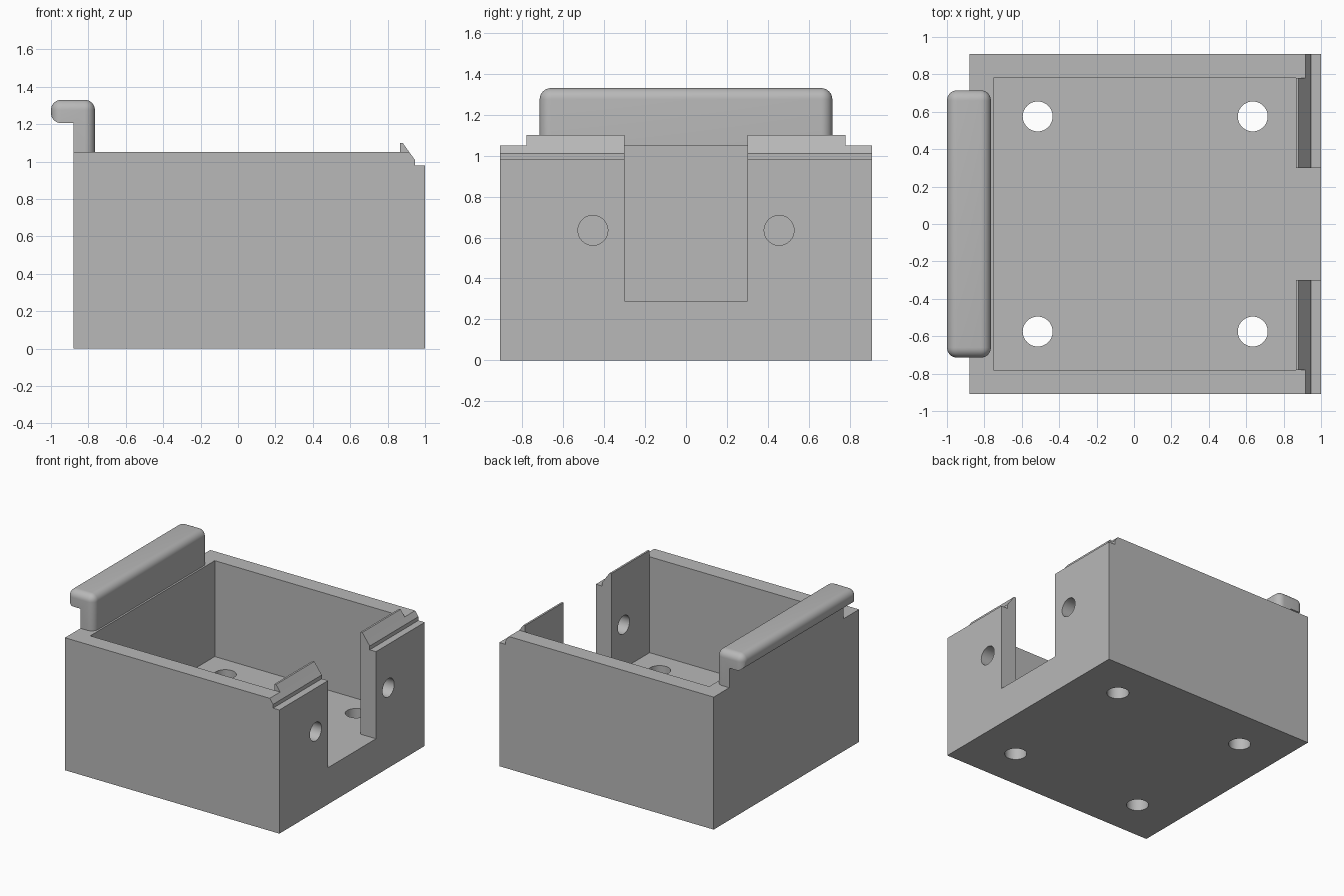
import bpy
import bmesh
from math import pi
from mathutils import Matrix, Vector

cube = bpy.data.objects.get("Cube")
if cube:
    bpy.data.objects.remove(cube, do_unlink=True)

grey = bpy.data.materials.new("plain grey")
grey.use_nodes = True
colour = (0.48, 0.48, 0.48, 1)
grey.diffuse_color = colour
grey.node_tree.nodes["Principled BSDF"].inputs["Base Color"].default_value = colour

# Shared dimensions
RIM = 1.05
FLOOR = 0.29
HALF_DEPTH = 0.91
INNER_DEPTH = 0.78
SLOT = 0.30
INNER_X = 0.865


def add_object(name, bm):
    bmesh.ops.recalc_face_normals(bm, faces=bm.faces)
    mesh = bpy.data.meshes.new(name)
    bm.to_mesh(mesh)
    bm.free()
    mesh.materials.append(grey)
    obj = bpy.data.objects.new(name, mesh)
    bpy.context.collection.objects.link(obj)
    return obj


def prism(profile, axis, start, end):
    """Extrude a 2D profile along the y or z axis."""
    bm = bmesh.new()

    def place(a, b, t):
        return (a, t, b) if axis == "Y" else (a, b, t)

    face = bm.faces.new([bm.verts.new(place(a, b, start)) for a, b in profile])
    extruded = bmesh.ops.extrude_face_region(bm, geom=[face])["geom"]
    moved = [v for v in extruded if isinstance(v, bmesh.types.BMVert)]
    bmesh.ops.translate(bm, verts=moved, vec=Vector(place(0, 0, end - start)))
    return bm


def drill(centre, radius, length, along_x=False):
    bm = bmesh.new()
    turn = Matrix.Rotation(pi / 2, 4, "Y") if along_x else Matrix()
    bmesh.ops.create_cone(bm, cap_ends=True, segments=48, radius1=radius,
                          radius2=radius, depth=length,
                          matrix=Matrix.Translation(centre) @ turn)
    return add_object("hole_cutter", bm)


def smooth(obj):
    bpy.ops.object.select_all(action="DESELECT")
    obj.select_set(True)
    bpy.context.view_layer.objects.active = obj
    bpy.ops.object.shade_smooth_by_angle(angle=pi / 6)


# Box body, with the stepped and sloping edge on its right end
body_profile = [(-0.88, 0), (1, 0), (1, 0.98), (0.945, 0.98),
                (0.945, 1.01), (0.916, RIM), (-0.88, RIM)]
body = add_object("box_body", prism(body_profile, "Y", -HALF_DEPTH, HALF_DEPTH))

# Cavity and end slot share one floor
half = [(-0.75, -INNER_DEPTH), (INNER_X, -INNER_DEPTH), (INNER_X, -SLOT), (1.1, -SLOT)]
cavity_profile = half + [(x, -y) for x, y in reversed(half)]
cutters = [add_object("cavity_cutter", prism(cavity_profile, "Z", FLOOR, 1.3))]

# Four floor holes and two end wall holes
for side in (-1, 1):
    for x in (-0.515, 0.635):
        cutters.append(drill((x, side * 0.575, 0.15), 0.08, 0.5))
    cutters.append(drill((0.93, side * 0.455, 0.635), 0.073, 0.3, along_x=True))

for cutter in cutters:
    cutter.hide_render = True
    mod = body.modifiers.new("cut", "BOOLEAN")
    mod.operation = "DIFFERENCE"
    mod.solver = "EXACT"
    mod.object = cutter
    bpy.context.view_layer.objects.active = body
    bpy.ops.object.modifier_apply(modifier=mod.name)
    bpy.data.objects.remove(cutter, do_unlink=True)
smooth(body)

# Raised catches on either side of the slot
lip_profile = [(INNER_X, RIM), (0.916, RIM), (0.88, 1.10), (INNER_X, 1.10)]
for name, side in (("front_catch", -1), ("back_catch", 1)):
    add_object(name, prism(lip_profile, "Y", side * SLOT, side * INNER_DEPTH))

# Hooked handle with rounded outer edges
TOP, OUT, IN = 1.33, -1.0, -0.765
handle_profile = [(-0.88, RIM), (IN, RIM), (IN, TOP), (OUT, TOP),
                  (OUT, 1.205), (-0.88, 1.205)]
bm = prism(handle_profile, "Y", -0.715, 0.715)


def on_plane(edge, axis, value):
    return all(abs(v.co[axis] - value) < 0.001 for v in edge.verts)


rounded = [e for e in bm.edges
           if (on_plane(e, 2, TOP) or on_plane(e, 0, OUT) or on_plane(e, 0, IN))
           and not on_plane(e, 2, RIM)]
bmesh.ops.bevel(bm, geom=rounded, offset=0.055, offset_type="OFFSET",
                segments=8, profile=0.5, affect="EDGES", clamp_overlap=True)
smooth(add_object("handle", bm))
